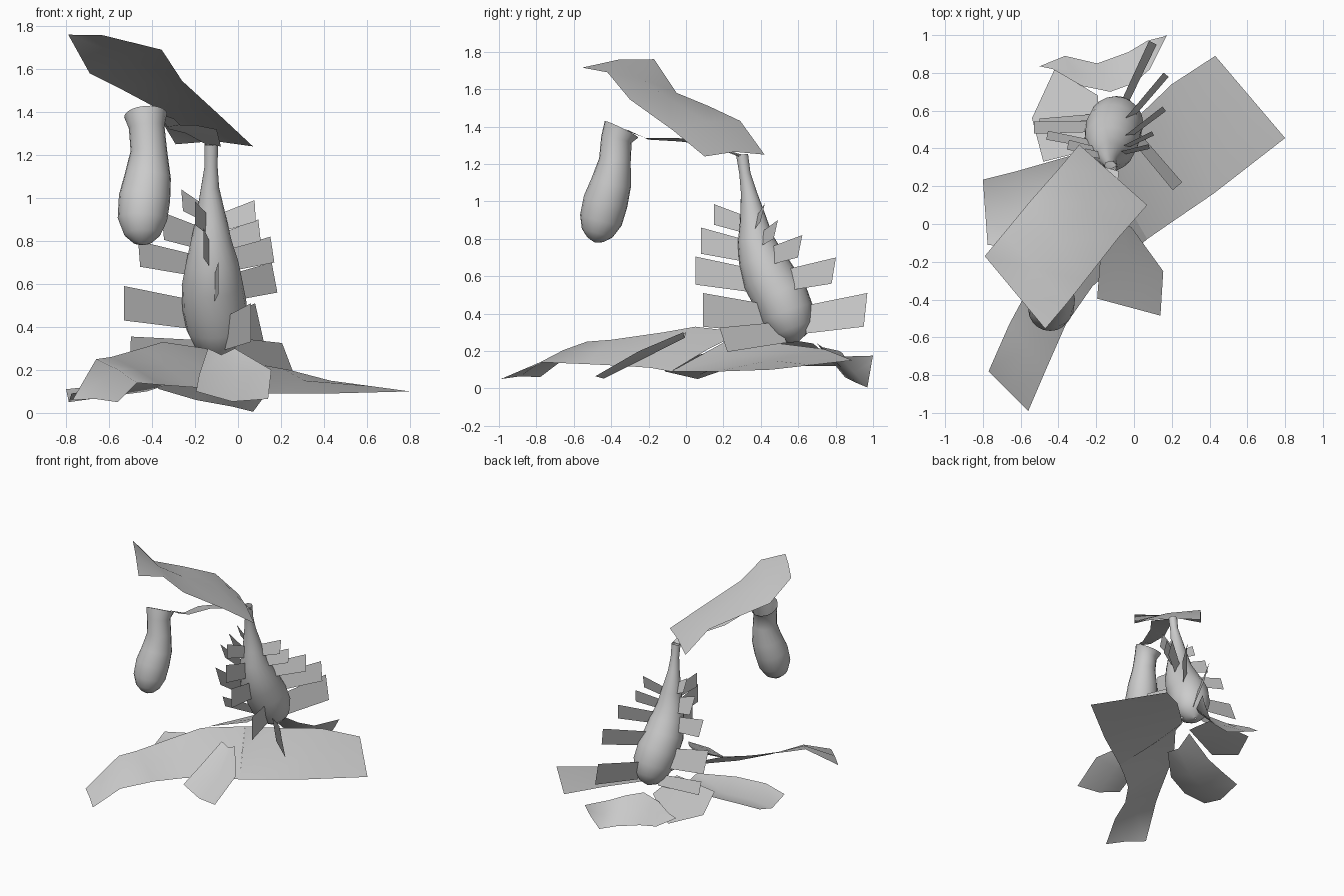
import bpy
import math
from mathutils import Vector

cube = bpy.data.objects.get("Cube")
if cube:
    bpy.data.objects.remove(cube, do_unlink=True)

grey = bpy.data.materials.new("plain grey")
grey.use_nodes = True
colour = (.6, .6, .6, 1)
grey.diffuse_color = colour
grey.node_tree.nodes["Principled BSDF"].inputs["Base Color"].default_value = colour


def add_mesh(name, verts, faces, smooth=True):
    mesh = bpy.data.meshes.new(name)
    mesh.from_pydata(verts, [], faces)
    mesh.materials.append(grey)
    mesh.update()
    for polygon in mesh.polygons:
        polygon.use_smooth = smooth
    obj = bpy.data.objects.new(name, mesh)
    bpy.context.collection.objects.link(obj)
    return obj


def leaf(name, left, right, fold=0):
    """Sheet between two edges, with a midrib raised or lowered by fold."""
    verts, faces = [], []
    for a, b in zip(left, right):
        a, b = Vector(a), Vector(b)
        verts += [a, (a + b) / 2 + Vector((0, 0, fold)), b]
    for row in range(len(left) - 1):
        for col in range(2):
            i = row * 3 + col
            faces.append((i, i + 1, i + 4, i + 3))
    obj = add_mesh(name, verts, faces)
    if sum(p.normal.z * p.area for p in obj.data.polygons) < 0:
        obj.data.flip_normals()


def tube(name, rings, sides=20):
    """Round skin along a path of (x, y, z, radius), listed top first."""
    verts, faces = [], []
    centres = [Vector(r[:3]) for r in rings]
    last = len(rings) - 1
    for i, ring in enumerate(rings):
        axis = (centres[max(i - 1, 0)] - centres[min(i + 1, last)]).normalized()
        across = Vector((0, 1, 0)).cross(axis).normalized()
        along = axis.cross(across)
        for s in range(sides):
            angle = math.tau * s / sides
            offset = across * math.cos(angle) + along * math.sin(angle)
            verts.append(centres[i] + offset * ring[3])
    for i in range(last):
        for s in range(sides):
            a, b = i * sides + s, i * sides + (s + 1) % sides
            faces.append((a, a + sides, b + sides, b))
    add_mesh(name, verts, faces)


# Bulbous leaning stem
stem = [(-.125, .3, 1.25, .032), (-.125, .315, 1.15, .03), (-.13, .335, 1.05, .042),
        (-.125, .36, .9, .072), (-.125, .37, .8, .095), (-.12, .4, .7, .122),
        (-.12, .44, .6, .142), (-.11, .5, .5, .15), (-.095, .54, .4, .145),
        (-.09, .57, .32, .115), (-.09, .59, .27, .065), (-.09, .6, .25, .005)]
tube("stem", stem)

# Hanging pitcher with a flared open mouth
tube("hanging_pitcher", [
    (-.43, -.345, 1.385, .1), (-.425, -.372, 1.33, .083), (-.415, -.38, 1.22, .085),
    (-.42, -.4, 1.1, .108), (-.435, -.43, 1, .12), (-.445, -.455, .9, .115),
    (-.445, -.475, .83, .085), (-.445, -.485, .795, .045), (-.445, -.49, .782, .004)])

# Strip joining the stem to the pitcher
leaf("pitcher_strip",
     [(-.36, -.33, 1.39), (-.33, -.2, 1.33), (-.32, -.03, 1.32), (-.24, .12, 1.3), (-.15, .3, 1.25)],
     [(-.3, -.3, 1.37), (-.27, -.22, 1.34), (-.2, -.05, 1.34), (-.1, .08, 1.32), (-.08, .28, 1.24)])

# Large leaf over the top
leaf("top_leaf",
     [(-.79, -.17, 1.76), (-.69, -.05, 1.58), (-.55, .12, 1.51), (-.4, .29, 1.43), (-.29, .42, 1.25)],
     [(-.47, -.555, 1.715), (-.355, -.42, 1.69), (-.26, -.3, 1.545), (-.08, -.07, 1.38), (.07, .1, 1.24)],
     .02)

# Ground leaves
leaf("left_ground_leaf",
     [(.43, .89, .15), (.2, .74, .21), (-.05, .5, .24), (-.15, .3, .3)],
     [(.8, .455, .1), (.42, .16, .09), (.2, .01, .09), (.07, -.08, .09)])
leaf("front_long_leaf",
     [(-.77, -.78, .06), (-.66, -.53, .25), (-.59, -.4, .26), (-.45, -.12, .3), (-.35, .05, .33), (-.15, .3, .3)],
     [(-.56, -.99, .05), (-.47, -.78, .14), (-.36, -.53, .13), (-.22, -.33, .12), (-.06, -.19, .11), (.07, -.08, .09)],
     .01)
leaf("front_short_leaf",
     [(-.195, -.395, .1), (-.18, -.2, .18), (-.14, 0, .3)],
     [(.14, -.485, .065), (.155, -.25, .2), (-.015, -.015, .3)], -.03)
leaf("right_ground_leaf",
     [(-.8, .235, .11), (-.62, .28, .13), (-.445, .33, .15), (-.2, .4, .25)],
     [(-.775, -.11, .09), (-.6, -.13, .12), (-.4, -.05, .15), (-.2, .15, .2)], -.05)
leaf("back_ground_leaf",
     [(-.5, .835, .19), (-.365, .89, .11), (-.195, .85, .06), (-.03, .91, .03), (.07, .97, .005), (.14, .985, .1)],
     [(-.43, .82, .2), (-.275, .73, .22), (-.125, .7, .24), (0, .745, .2), (.085, .82, .17), (.175, 1, .175)])
leaf("back_right_leaf",
     [(-.42, .82, .12), (-.54, .56, .12), (-.48, .33, .2)],
     [(-.19, .68, .24), (-.2, .5, .27), (-.2, .4, .28)])


def stem_at(z):
    for upper, lower in zip(stem, stem[1:]):
        if upper[2] >= z >= lower[2]:
            t = (upper[2] - z) / (upper[2] - lower[2])
            return Vector(upper).lerp(Vector(lower), t)
    return Vector(stem[-1])


# Three twisting columns of plates: outer end x, y, z and plate height
right_fins = [(-.26, .38, .99, .1), (-.35, .42, .87, .13), (-.46, .47, .74, .12),
              (-.53, .51, .51, .16), (-.5, .54, .31, .09)]
front_fins = [(-.2, .15, .93, .11), (-.16, .08, .79, .14), (-.09, .05, .63, .15),
              (.06, .09, .42, .18)]
left_fins = [(.08, .41, .94, .1), (.1, .48, .85, .1), (.16, .61, .76, .12),
             (.17, .79, .63, .14), (.1, .96, .42, .18)]
low_fins = [(.23, .2, .26, .13)]
columns = [("right_fin", right_fins, .4), ("front_fin", front_fins, 0),
           ("left_fin", left_fins, .25), ("low_fin", low_fins, -.5)]
for name, fins, tilt in columns:
    for number, (x, y, z, height) in enumerate(fins):
        tip = Vector((x, y, z))
        core = stem_at(max(z - .05, .3))
        centre, radius = Vector(core[:3]), core[3]
        out = tip - centre
        out.z = 0
        out.normalize()
        root = centre + out * radius * .8
        side = Vector((-out.y, out.x, 0))
        edge = (Vector((0, 0, 1)) + side * tilt) * height / 2
        verts = [root - edge * .85, tip - edge, tip + edge, root + edge * .85]
        add_mesh(f"{name}_{number + 1}", verts, [range(4)], False)
